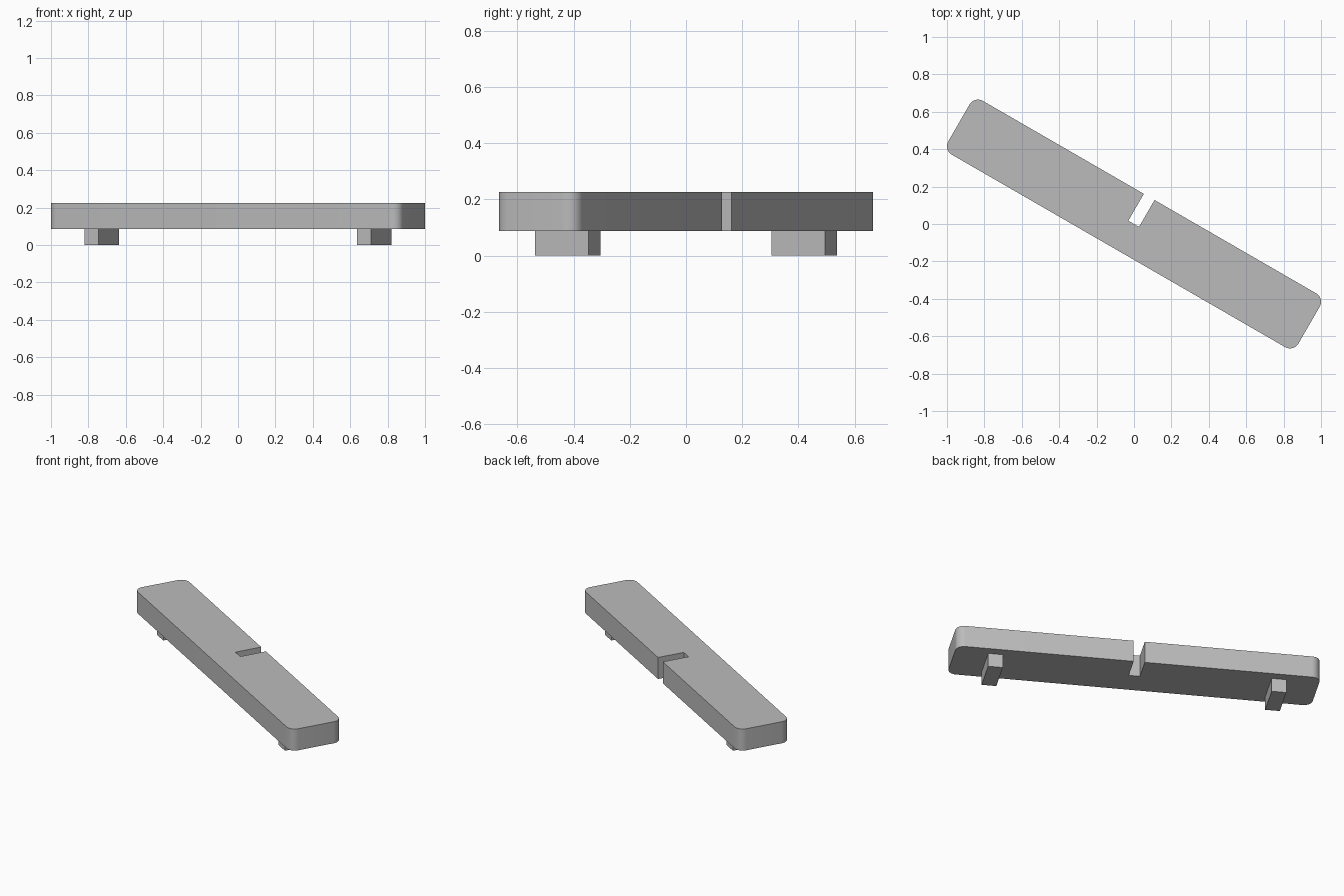
import bpy, bmesh, math

default = bpy.data.objects.get("Cube")
if default:
    bpy.data.objects.remove(default, do_unlink=True)

ANGLE = math.radians(-30)
HALF_L, HALF_W = 1.081, 0.166
LEG_TOP, TOP = 0.087, 0.226
CORNER = 0.052

grey = bpy.data.materials.new("plain grey")
grey.use_nodes = True
colour = (0.5, 0.5, 0.5, 1)
grey.diffuse_color = colour
grey.node_tree.nodes["Principled BSDF"].inputs["Base Color"].default_value = colour


def prism(name, outline, z0, z1, rounded=None):
    """Extrude a flat outline upward, rounding the vertical edges chosen by a rule."""
    bm = bmesh.new()
    base = bm.faces.new([bm.verts.new((x, y, z0)) for x, y in outline])
    top = bmesh.ops.extrude_face_region(bm, geom=[base])["geom"]
    bmesh.ops.translate(bm, vec=(0, 0, z1 - z0),
                        verts=[v for v in top if isinstance(v, bmesh.types.BMVert)])
    if rounded:
        edges = [e for e in bm.edges
                 if abs(e.verts[0].co.z - e.verts[1].co.z) > 0.01 and rounded(e.verts[0].co)]
        bmesh.ops.bevel(bm, geom=edges, offset=CORNER, offset_type='OFFSET',
                        segments=10, profile=0.5, affect='EDGES')
    bmesh.ops.recalc_face_normals(bm, faces=bm.faces)
    mesh = bpy.data.meshes.new(name)
    bm.to_mesh(mesh)
    bm.free()
    mesh.materials.append(grey)
    obj = bpy.data.objects.new(name, mesh)
    bpy.context.collection.objects.link(obj)
    obj.rotation_euler.z = ANGLE
    return obj


# Long bar with rounded ends and a slot cut into its back edge
slot_left, slot_right, slot_end = -0.035, 0.031, 0.0
bar = prism("bar", [
    (-HALF_L, -HALF_W), (HALF_L, -HALF_W), (HALF_L, HALF_W),
    (slot_right, HALF_W), (slot_right, slot_end),
    (slot_left, slot_end), (slot_left, HALF_W), (-HALF_L, HALF_W),
], LEG_TOP, TOP, rounded=lambda co: abs(co.x) > 1)
bpy.ops.object.select_all(action='DESELECT')
bar.select_set(True)
bpy.context.view_layer.objects.active = bar
bpy.ops.object.shade_smooth_by_angle(angle=math.radians(30))

# Two block feet across the underside
for side, name in ((1, "left_foot"), (-1, "right_foot")):
    c, hx, hy = side * 0.842, 0.0435, 0.11
    prism(name, [(c - hx, -hy), (c + hx, -hy), (c + hx, hy), (c - hx, hy)], 0, LEG_TOP)
